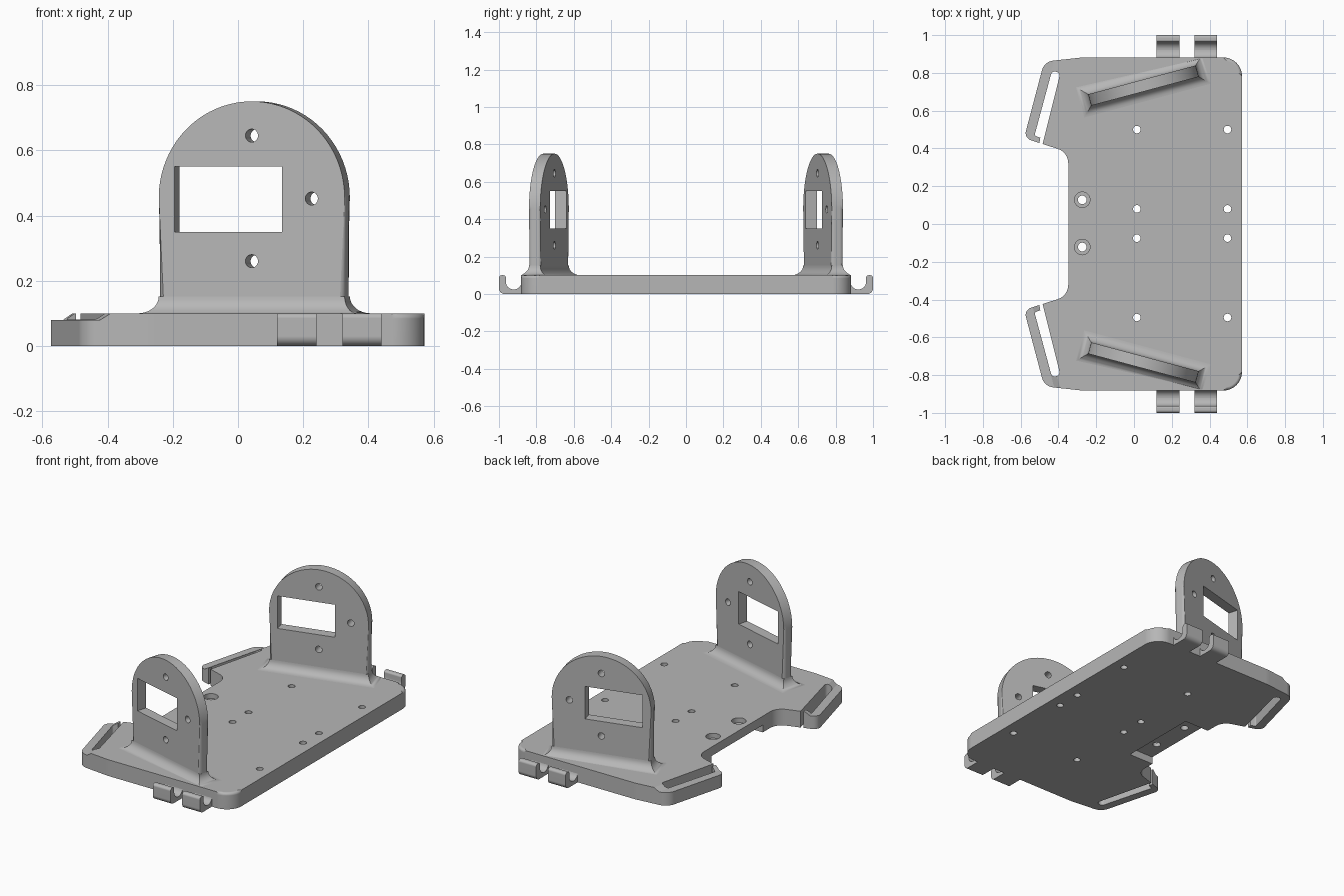
import bpy, bmesh
from math import sin, cos, pi, radians
from mathutils import Matrix, Vector

if "Cube" in bpy.data.objects:
    bpy.data.objects.remove(bpy.data.objects["Cube"])

grey = bpy.data.materials.new("plain grey")
grey.use_nodes = True
grey.diffuse_color = (0.47, 0.47, 0.47, 1)
grey.node_tree.nodes["Principled BSDF"].inputs["Base Color"].default_value = grey.diffuse_color

TOP = 0.1          # plate thickness
TILT = radians(15)
THICK = 0.062      # bracket thickness
HALF = 0.295       # bracket half width


def rounded(points, steps=8):
    """Round the corners of (x, y, radius) points."""
    out = []
    for i, (x, y, r) in enumerate(points):
        p = Vector((x, y))
        if not r:
            out.append(p)
            continue
        a = (Vector(points[i - 1][:2]) - p).normalized()
        b = (Vector(points[(i + 1) % len(points)][:2]) - p).normalized()
        half = a.angle(b) / 2
        reach = r / (sin(half) / cos(half))
        centre = p + (a + b).normalized() * r / sin(half)
        start, end = p + a * reach - centre, p + b * reach - centre
        turn = start.angle_signed(end)
        for k in range(steps + 1):
            out.append(centre + Matrix.Rotation(-turn * k / steps, 2) @ start)
    return out


def circle(x, y, r, n=32):
    return [(x + r * cos(2 * pi * k / n), y + r * sin(2 * pi * k / n)) for k in range(n)]


def rect(x0, x1, y0, y1):
    return [(x0, y0), (x1, y0), (x1, y1), (x0, y1)]


def finish(name, bm, matrix=Matrix()):
    bm.transform(matrix)
    bmesh.ops.recalc_face_normals(bm, faces=bm.faces)
    mesh = bpy.data.meshes.new(name)
    bm.to_mesh(mesh)
    bm.free()
    mesh.materials.append(grey)
    ob = bpy.data.objects.new(name, mesh)
    bpy.context.collection.objects.link(ob)
    return ob


def prism(name, pts, z0, z1, matrix=Matrix(), bevel=0, rule=None):
    bm = bmesh.new()
    low = [bm.verts.new((p[0], p[1], z0)) for p in pts]
    high = [bm.verts.new((p[0], p[1], z1)) for p in pts]
    bm.faces.new(low)
    bm.faces.new(high)
    for i in range(len(pts)):
        bm.faces.new((low[i - 1], low[i], high[i], high[i - 1]))
    if bevel:
        edges = [e for e in bm.edges if rule(*[v.co for v in e.verts])]
        bmesh.ops.bevel(bm, geom=edges, offset=bevel, segments=4, profile=0.5, affect='EDGES')
    return finish(name, bm, matrix)


def cut(ob, pts, z0, z1, matrix=Matrix()):
    cutter = prism("cutter", pts, z0, z1, matrix)
    cutter.hide_render = True
    mod = ob.modifiers.new("cut", 'BOOLEAN')
    mod.operation, mod.solver, mod.object = 'DIFFERENCE', 'EXACT', cutter
    bpy.context.view_layer.objects.active = ob
    bpy.ops.object.modifier_apply(modifier=mod.name)
    bpy.data.objects.remove(cutter)


def smooth(ob):
    bpy.ops.object.select_all(action='DESELECT')
    ob.select_set(True)
    bpy.context.view_layer.objects.active = ob
    bpy.ops.object.shade_smooth_by_angle(angle=radians(32))
    ob.modifiers.new("even shading", 'WEIGHTED_NORMAL').keep_sharp = True


# Base plate with a notched right side
back = [(0.572, 0.882, 0.1), (-0.27, 0.882, 0.3), (-0.475, 0.86, 0.07),
        (-0.582, 0.455, 0.04), (-0.348, 0.38, 0.08)]
front = [(x, -y, r) for x, y, r in reversed(back)]
plate = prism("base_plate", rounded(back + front), 0, TOP, bevel=0.016,
              rule=lambda a, b: min(a.z, b.z) > TOP - 0.001)

# Recess below the notch, mounting holes and counterbored holes
cut(plate, rect(-0.5, -0.18, -0.25, 0.25), -0.1, 0.045)
for x in (0.015, 0.495):
    for y in (-0.495, -0.075, 0.08, 0.5):
        cut(plate, circle(x, y, 0.02), -0.1, 0.2)
for y in (-0.122, 0.128):
    cut(plate, circle(-0.274, y, 0.023), -0.1, 0.2)
    cut(plate, circle(-0.274, y, 0.041), 0.07, 0.2)

# Open strap slots and the lowered arms beside them
slot = [(-0.527, 0.468, 0.008), (-0.434, 0.812, 0.02), (-0.39, 0.8, 0.02),
        (-0.492, 0.39, 0), (-0.508, 0.39, 0), (-0.496, 0.457, 0)]
step = [(0.02, TOP), (0.05, 0.08), (0.3, 0.08), (0.3, 0.2), (0.02, 0.2)]
for s in (-1, 1):
    cut(plate, [(p[0], s * p[1]) for p in rounded(slot, 4)], -0.1, 0.2)
    along = Matrix(((-cos(TILT), 0, sin(TILT), -0.49),
                    (s * sin(TILT), 0, s * cos(TILT), s * 0.42),
                    (0, 1, 0, 0), (0, 0, 0, 1)))
    cut(plate, step, -0.1, 0.55, along)
smooth(plate)

# Cable hooks on the front and back edges
hook = [(0.86, 0, 0), (1, 0, 0.03), (1, TOP, 0.015), (0.963, TOP, 0.012),
        (0.963, 0.024, 0.041), (0.88, 0.024, 0.041), (0.88, 0.07, 0), (0.86, 0.07, 0)]
for s, side in ((-1, "front"), (1, "back")):
    for x in (0.12, 0.32):
        across = Matrix(((0, 0, 1, x), (s, 0, 0, 0), (0, 1, 0, 0), (0, 0, 0, 1)))
        smooth(prism(side + "_hook", rounded(hook), 0, 0.12, across))

# Arched motor brackets with window and screw holes
CENTRE = 0.455
arch = [(-HALF, 0.08), (HALF, 0.08)]
arch += [(HALF * cos(pi * k / 40), CENTRE + HALF * sin(pi * k / 40)) for k in range(41)]
for s, side in ((-1, "front"), (1, "back")):
    place = Matrix.Translation((0.05, s * 0.733, 0)) @ Matrix.Rotation(s * TILT, 4, 'Z')
    stand = place @ Matrix.Rotation(pi / 2, 4, 'X')
    bracket = prism(side + "_bracket", arch, -THICK / 2, THICK / 2, stand, bevel=0.018,
                    rule=lambda a, b: abs(a.z - b.z) < 0.001 and max(a.y, b.y) > 0.09)
    cut(bracket, rect(-0.245, 0.096, 0.35, 0.55), -0.2, 0.2, stand)
    for x, z in ((0, 0.645), (0, 0.26), (0.19, 0.452)):
        cut(bracket, circle(x, z, 0.02), -0.2, 0.2, stand)
    smooth(bracket)

    # Flared foot, trimmed at the plate edge
    r = 0.052
    rings = [(r, 0.08)]
    rings += [(r * (1 - sin(a)), TOP + r * (1 - cos(a))) for a in (pi * k / 16 for k in range(9))]
    bm = bmesh.new()
    loops = []
    for grow, z in rings:
        w, d = HALF + grow, THICK / 2 + grow
        loop = [place @ Vector((x, y, z)) for x, y in rect(-w, w, -d, d)]
        for v in loop:
            v.y = max(-0.875, min(0.875, v.y))
        loops.append([bm.verts.new(v) for v in loop])
    bm.faces.new(loops[0])
    bm.faces.new(loops[-1])
    for a, b in zip(loops, loops[1:]):
        for i in range(4):
            bm.faces.new((a[i - 1], a[i], b[i], b[i - 1]))
    smooth(finish(side + "_bracket_foot", bm))
